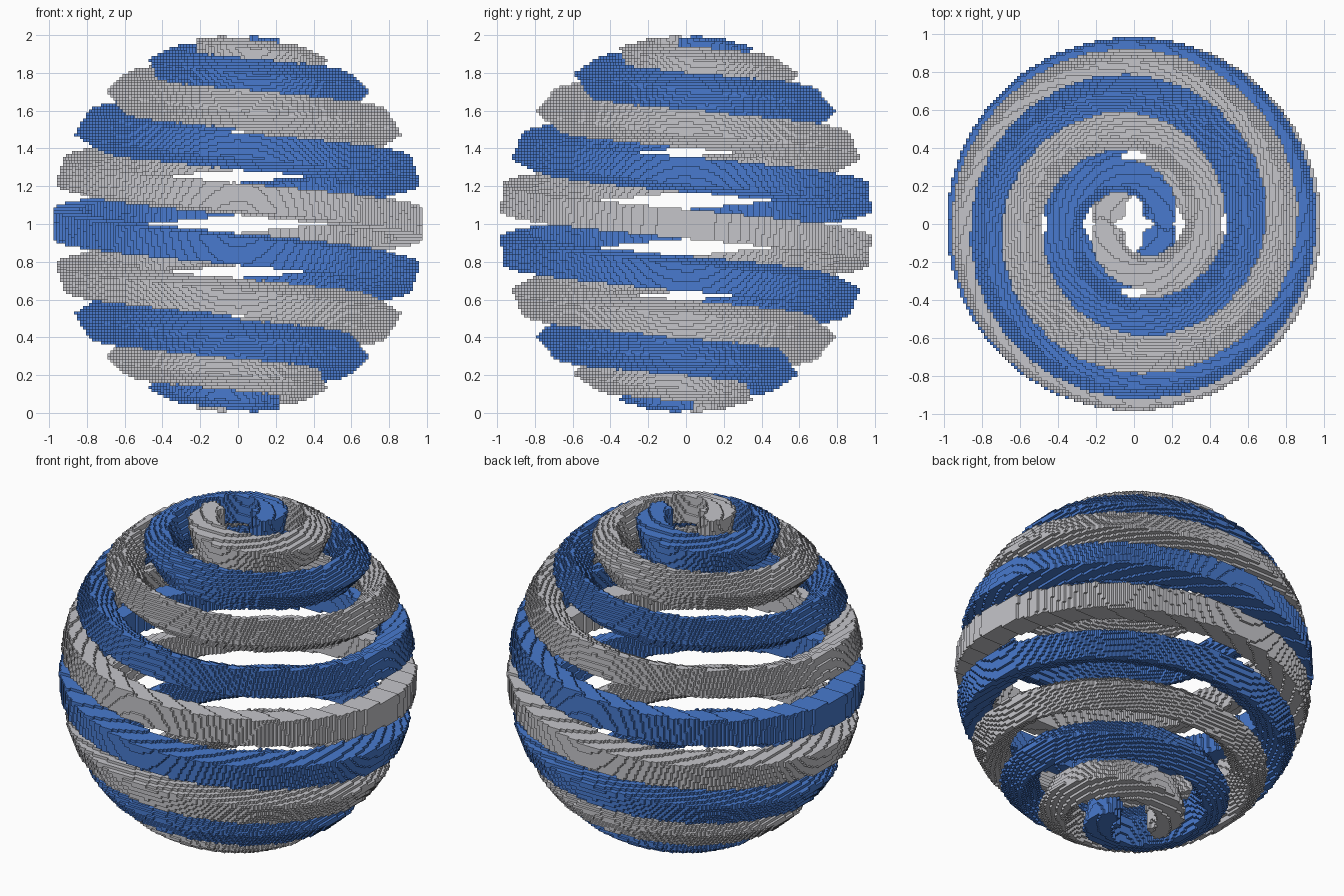
import bpy, bmesh, math
from mathutils import Vector

if "Cube" in bpy.data.objects:
    bpy.data.objects.remove(bpy.data.objects["Cube"])

R = 0.908            # radius of the strand centre line
HALF = 0.075         # half width of the square strand
THETA0 = math.radians(7.3)
TURNS = 5
STEPS = 480


def material(name, rgb):
    m = bpy.data.materials.new(name)
    m.diffuse_color = (*rgb, 1)
    m.use_nodes = True
    m.node_tree.nodes["Principled BSDF"].inputs["Base Color"].default_value = m.diffuse_color
    return m


def path(t, phase):
    th = THETA0 + (math.pi - 2 * THETA0) * t
    ph = phase + 2 * math.pi * TURNS * t
    return Vector((math.sin(th) * math.cos(ph), math.sin(th) * math.sin(ph), math.cos(th)))


# Square bar swept along a spiral on a sphere, turned into small blocks
def strand(name, phase, mat):
    bm = bmesh.new()
    rings = []
    for i in range(STEPS + 1):
        t = i / STEPS
        n = path(t, phase)
        tangent = (path(t + 1e-4, phase) - path(t - 1e-4, phase)).normalized()
        side = n.cross(tangent).normalized()
        ring = []
        for a, b in ((-1, -1), (1, -1), (1, 1), (-1, 1)):
            p = n * (R + a * HALF) + side * (b * HALF)
            ring.append(bm.verts.new((p.x, p.y, 1 + p.z * 1.015)))
        rings.append(ring)
    for r0, r1 in zip(rings, rings[1:]):
        for k in range(4):
            bm.faces.new((r0[k], r0[(k + 1) % 4], r1[(k + 1) % 4], r1[k]))
    bm.faces.new(rings[0][::-1])
    bm.faces.new(rings[-1])
    bmesh.ops.recalc_face_normals(bm, faces=bm.faces)
    me = bpy.data.meshes.new(name)
    bm.to_mesh(me)
    bm.free()
    me.materials.append(mat)
    ob = bpy.data.objects.new(name, me)
    bpy.context.collection.objects.link(ob)
    blocks = ob.modifiers.new("blocks", 'REMESH')
    blocks.mode = 'BLOCKS'
    blocks.octree_depth = 7
    blocks.scale = 0.99
    blocks.use_remove_disconnected = False
    return ob


strand("blue_spiral", 0, material("blue", (0.065, 0.195, 0.62)))
strand("grey_spiral", math.pi, material("light grey", (0.56, 0.56, 0.59)))
